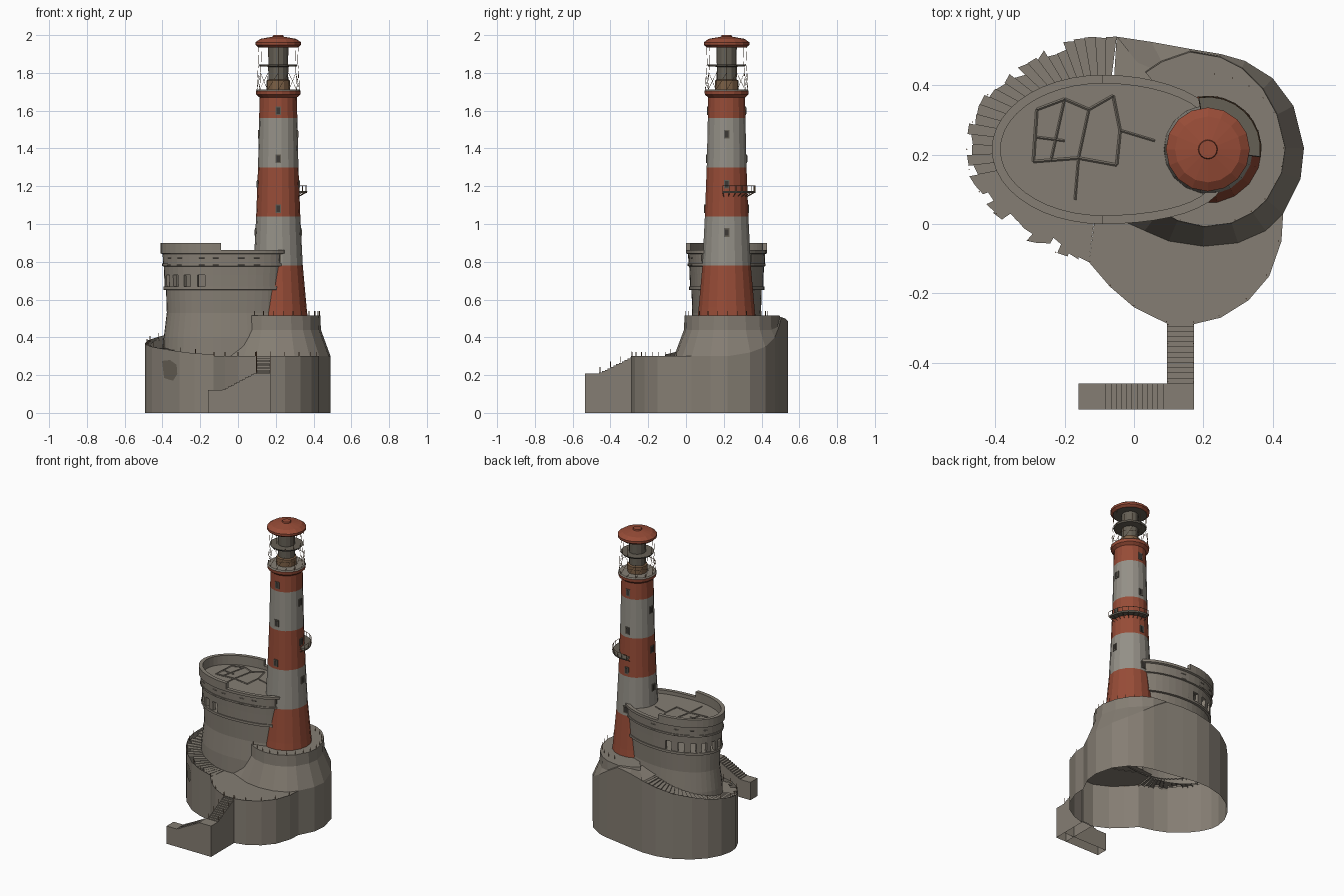
import bpy, bmesh, math, random
from mathutils import Vector

if "Cube" in bpy.data.objects:
    bpy.data.objects.remove(bpy.data.objects["Cube"])
random.seed(4)

def mat(name, c):
    m = bpy.data.materials.new(name)
    m.diffuse_color = (*c, 1)
    m.use_nodes = True
    m.node_tree.nodes["Principled BSDF"].inputs["Base Color"].default_value = m.diffuse_color
    return m
CON = mat("concrete", (0.235, 0.208, 0.172))
LIGHT = mat("pale_paint", (0.30, 0.282, 0.245))
RED = mat("red_paint", (0.31, 0.072, 0.038))
DARK = mat("dark_glass", (0.045, 0.04, 0.035))
STEEL = mat("weathered_steel", (0.13, 0.115, 0.09))
RUST = mat("rust", (0.20, 0.115, 0.06))

def build(name, verts, faces, mats, rule=None):
    me = bpy.data.meshes.new(name)
    me.from_pydata([tuple(v) for v in verts], [], faces)
    bm = bmesh.new(); bm.from_mesh(me)
    bmesh.ops.remove_doubles(bm, verts=bm.verts, dist=1e-5)
    bmesh.ops.recalc_face_normals(bm, faces=bm.faces)
    bm.to_mesh(me); bm.free()
    for m in mats:
        me.materials.append(m)
    if rule:
        for p in me.polygons:
            p.material_index = rule(p.center)
    ob = bpy.data.objects.new(name, me)
    bpy.context.collection.objects.link(ob)
    return ob

TX, TY = 0.213, 0.215   # tower axis

def lathe(name, prof, n, mats, rule=None, a0=0, a1=360):
    k = n if a1 - a0 == 360 else n + 1
    V, F, m = [], [], len(prof)
    for i in range(k):
        V += [polar(r, a0 + (a1 - a0) * i / n, z) for r, z in prof]
    for i in range(n):
        j = (i + 1) % k
        F += [(i*m+q, j*m+q, j*m+q+1, i*m+q+1) for q in range(m - 1)]
    return build(name, V, F, mats, rule)

class Bag:
    """collects boxes and bars into one object"""
    def __init__(s): s.V, s.F = [], []
    def box(s, c, u, v, w):
        c, u, v, w = map(Vector, (c, u, v, w)); b = len(s.V)
        s.V += [c + i*u + j*v + k*w for i in (-1, 1) for j in (-1, 1) for k in (-1, 1)]
        s.F += [tuple(b + q for q in f) for f in
                ((0,1,3,2), (4,6,7,5), (0,4,5,1), (2,3,7,6), (0,2,6,4), (1,5,7,3))]
    def bar(s, p, q, r=0.0013):
        p, q = Vector(p), Vector(q); d = (q - p) / 2
        u = d.orthogonal().normalized() * r
        s.box((p + q) / 2, d, u, d.cross(u).normalized() * r)
    def done(s, name, m): return build(name, s.V, s.F, [m])

def polar(r, deg, z):
    a = math.radians(deg)
    return (TX + r*math.cos(a), TY + r*math.sin(a), z)

# egg-shaped plan of the keep, fuller where it meets the tower front
EX, EY = -0.09, 0.215
def egg(t, d, z):
    c, s = math.cos(t), math.sin(t)
    a = (0.335 if c > 0 else 0.295) + d
    e = 1 if c <= 0 else (.55 if s < 0 else .85)
    return (EX + a*c, EY + (0.19 + d)*math.copysign(abs(s)**e, s), z)

# foundation outline: x, y, wall height
ramp = [(-.13,-.11,.31), (-.23,-.083,.315), (-.31,-.048,.325), (-.405,.03,.34), (-.455,.095,.35),
        (-.485,.16,.36), (-.492,.22,.37), (-.475,.30,.385), (-.43,.38,.40), (-.36,.45,.42),
        (-.26,.51,.44), (-.15,.538,.465), (-.05,.54,.485)]
shoulder = [(-.05,.54,.485), (.05,.525,.50), (.16,.505,.505), (.25,.49,.45), (.32,.47,.40), (.40,.42,.35),
            (.46,.34,.32), (.49,.22,.30), (.48,.13,.30), (.43,.03,.30)]
foot = [(.38,-.02,.295), (.30,-.055,.295), (.2,-.065,.295), (.1,-.05,.295), (.03,-.02,.295), (-.06,.02,.295)]
lobe = [(.43,.03,.30), (.425,-.05,.30), (.39,-.15,.30), (.33,-.22,.30), (.25,-.27,.30), (.175,-.288,.30),
        (.095,-.287,.30), (0,-.24,.30), (-.07,-.18,.30), (-.13,-.11,.30)]
V, F = [], []
for path in (ramp, shoulder, lobe):
    for p, q in zip(path, path[1:]):
        b = len(V)
        V += [(p[0], p[1], 0), (q[0], q[1], 0), q, p]
        F.append((b, b+1, b+2, b+3))
build("foundation_wall", V, F, [CON])
build("front_terrace", [(x, y, .297) for x, y, z in lobe] + [(-.11,.04,.297), (.1,.06,.297)],
      [tuple(range(len(lobe) + 2))], [CON])

# sloping shoulder rising to the round tower platform, which bulges at the back
V, F = [], []
cone = shoulder + foot
for x, y, z in cone:
    a = math.degrees(math.atan2(y - TY, x - TX))
    r = .223 + .062 * min(1, max(0, (a - 35) / 65))
    V += [(x, y, z), polar(r + .003, a, max(.44, z + .004)), polar(r, a, .515), (TX, TY, .515)]
for i in range(len(cone) - 1):
    F += [(4*i+q, 4*i+4+q, 4*i+5+q, 4*i+1+q) for q in range(2)] + [(4*i+2, 4*i+6, 4*i+3)]
build("tower_platform", V, F, [CON])
build("back_landing", [(-.05,.54,.475), (.05,.525,.49), (.06,.38,.50), (-.06,.38,.475)], [(0, 1, 2, 3)], [CON])

# worn spiral steps between outer wall and keep, with ragged outer ends
lens = [math.dist(p, q) for p, q in zip(ramp, ramp[1:])]
def along(f):
    s = f * sum(lens)
    for p, q, l in zip(ramp, ramp[1:], lens):
        if s <= l + 1e-6:
            return Vector(p).lerp(Vector(q), s / l)
        s -= l
    return Vector(ramp[-1])
def inner(p):
    t = math.atan2((p.y - EY) / .19, (p.x - EX) / (.295 if p.x < EX else .335))
    return Vector(egg(t, .005, p.z))
V, F, N = [], [], 36
for i in range(N):
    p, q = along(i / N), along((i + 1) / N)
    z = p.z - .012
    g = 1 if i < 3 or i > N - 6 else random.uniform(.72, 1)
    pi, qi = inner(p), inner(q)
    po, qo = pi.lerp(p, g), qi.lerp(q, min(1, g + random.uniform(-.1, .12)))
    b = len(V)
    for zz in (z, z - .012):
        V += [(v.x, v.y, zz) for v in (pi, po, qo, qi)]
    F += [(b, b+1, b+2, b+3), (b, b+1, b+5, b+4), (b+1, b+2, b+6, b+5), (b+2, b+3, b+7, b+6)]
build("spiral_steps", V, F, [CON])

# weathered recess on the front left wall
n = Vector((-.078, -.095, 0)).normalized(); u = Vector((.095, -.078, 0)).normalized()
c = Vector((-.3575, -.009, .225)) + n * .004
hexa = [(-.055,.05), (.0,.055), (.045,.03), (.05,-.02), (.02,-.055), (-.04,-.04)]
build("wall_recess", [c + u*a + Vector((0, 0, b)) for a, b in hexa], [tuple(range(6))], [STEEL])

# keep walls, with ledges, window openings and stepped parapet
M = 44
prof = [(.012,.29), (.008,.40), (-.008,.53), (-.004,.65), (.010,.652), (.010,.668), (.004,.668), (.006,.73),
        (.008,.775), (.017,.778), (.017,.79), (.012,.79), (.014,.84), (.025,.845)]
V, F = [], []
def quad(*ps):
    b = len(V); V.extend(ps); F.append((b, b+1, b+2, b+3))
for i in range(M):
    t, s = 2*math.pi*i/M, 2*math.pi*(i+1)/M
    mid = (t + s) / 2
    for k, ((d0, z0), (d1, z1)) in enumerate(zip(prof, prof[1:])):
        if k == 6 and math.cos(mid) < -.2 and i % 2 == 0:
            for w in (t, s):     # window jambs
                quad(egg(w, d0, z0), egg(w, d0-.02, z0), egg(w, d1-.02, z1), egg(w, d1, z1))
            continue
        quad(egg(t, d0, z0), egg(s, d0, z0), egg(s, d1, z1), egg(t, d1, z1))
    h = .90 if math.cos(mid) < -.02 else .862
    rows = [(.025,.845), (.025,h), (0,h), (0,.838)]
    for (d0, z0), (d1, z1) in zip(rows, rows[1:]):
        quad(egg(t, d0, z0), egg(s, d0, z0), egg(s, d1, z1), egg(t, d1, z1))
    if abs(math.cos(t) + .02) < .08:      # parapet ends
        quad(egg(t,.025,.86), egg(t,0,.86), egg(t,0,.90), egg(t,.025,.90))
for z, d in ((.667, .004), (.838, .012)):
    b = len(V)
    V += [egg(2*math.pi*i/M, d, z) for i in range(M)]
    F.append(tuple(range(b, b + M)))
build("keep", V, F, [CON])

# broken roof: rubble ridges around the collapsed patch, plus ribs on the walls
debris = Bag()
loop = [(-.29,.18), (-.28,.33), (-.20,.36), (-.13,.33), (-.06,.37), (-.04,.27), (-.05,.17), (-.16,.19)]
for (x, y), (X, Y) in zip(loop, loop[1:] + loop[:1]):
    debris.bar((x, y, .84), (X, Y, .84), .003)
for e in (((-.20,.36), (-.24,.18)), ((-.13,.33), (-.16,.19)), ((-.16,.19), (-.17,.07)),
          ((-.04,.27), (.06,.24)), ((-.28,.25), (-.2,.24))):
    debris.bar((*e[0], .84), (*e[1], .84), .0025)
for deg in (205, 222, 248, 262, 285, 300, 150, 130, 110, 80):
    t = math.radians(deg)
    for z, dd in ((.783, .016), (.82, .0125)):
        debris.bar(egg(t, dd, z), egg(t + .1, dd, z), .002)
debris.done("roof_rubble", CON)

# striped tower
zs = [(.155,.515), (.150,.56), (.130,.78), (.117,1.04), (.107,1.30), (.101,1.56), (.099,1.675)]
lathe("tower", zs, 18, [RED, LIGHT], lambda c: int(.78 < c.z < 1.04 or 1.30 < c.z < 1.56))
lathe("tower_cornice", [(.099,1.67), (.117,1.685), (.119,1.705), (.112,1.712), (0,1.712)], 18, [RED, CON],
      lambda c: int(c.z > 1.706))

def trad(z):
    for (r0, z0), (r1, z1) in zip(zs, zs[1:]):
        if z <= z1:
            return r0 + (r1 - r0) * (z - z0) / (z1 - z0)
    return zs[-1][0]

# tower windows: frame with a dark pane
frames, panes = Bag(), Bag()
for deg, heights in ((270, (.82,1.08,1.345,1.60)), (0, (.955,1.21,1.475)), (90, (.82,1.08,1.345,1.60)),
                     (180, (.955,1.21,1.475))):
    a = math.radians(deg)
    o, s = Vector((math.cos(a), math.sin(a), 0)), Vector((-math.sin(a), math.cos(a), 0))
    for z in heights:
        p = Vector((TX, TY, z)) + o * trad(z)
        frames.box(p, o*.003, s*.015, (0, 0, .023))
        panes.box(p + o*.001, o*.003, s*.009, (0, 0, .017))
frames.done("window_frames", STEEL)
panes.done("window_panes", DARK)

# side balcony with railing
lathe("balcony", [(.10,1.165), (.152,1.165), (.155,1.175), (.10,1.175)], 8, [STEEL], None, -8, 100)
rails = Bag()
for k in range(9):
    d = -8 + 13.5*k
    rails.bar(polar(.152, d, 1.17), polar(.152, d, 1.205))
    rails.bar(polar(.11, d, 1.145), polar(.15, d, 1.168))
    if k < 8:
        rails.bar(polar(.152, d, 1.203), polar(.152, d + 13.5, 1.203))

# lantern: core, decks, lattice and roof
lathe("lantern_core", [(.062,1.71), (.062,1.76), (.052,1.765), (.052,1.945)], 12, [STEEL, RUST],
      lambda c: int(c.z < 1.765))
lathe("lantern_deck", [(.05,1.832), (.098,1.835), (.104,1.845), (.05,1.845)], 16, [STEEL])
lathe("lantern_roof", [(.05,1.935), (.105,1.935), (.121,1.948), (.121,1.962), (.095,1.98), (.028,1.992),
                       (.026,2.0), (0,2.0)], 16, [RED, STEEL], lambda c: int(c.z < 1.937))
for k in range(12):
    d = 30 * k
    rails.bar(polar(.113, d, 1.71), polar(.106, d, 1.84), .0007)
    rails.bar(polar(.113, d, 1.765), polar(.113, d + 30, 1.765), .0007)
    rails.bar(polar(.113, d, 1.71), polar(.108, d + 30, 1.80), .0007)
    rails.bar(polar(.102, d, 1.84), polar(.106, d, 1.94), .0007)

# posts around the platform and terrace
for k in range(16):
    rails.bar(polar(.218, -125 + 14*k, .515), polar(.218, -125 + 14*k, .54))
for x, y, z in lobe[1:] + ramp[1:9]:
    rails.bar((x*.98, y*.98, z - .01), (x*.98, y*.98, z + .022))

# entrance stairs: two flights and a landing, hollow below
def stair(name, org, run, side, pts):
    o, r, s = Vector(org), Vector(run), Vector(side)
    poly = [(0, 0)] + pts + [(pts[-1][0], 0)]
    k = len(poly)
    V = [o + r*d + Vector((0, 0, z)) + w for w in (Vector((0, 0, 0)), s) for d, z in poly]
    F = [tuple(range(k)), tuple(range(k, 2*k))] + [(i, i+1, k+i+1, k+i) for i in range(k - 1)]
    return build(name, V, F, [CON])
def treads(d0, d1, z0, z1, n):
    out = []
    for i in range(n):
        z = z0 + (z1 - z0) * i / (n - 1)
        out += [(d0 + (d1 - d0)*i/n, z), (d0 + (d1 - d0)*(i+1)/n, z)]
    return out
stair("upper_stairs", (.095,-.28,0), (0,-1,0), (.078,0,0), treads(0, .18, .295, .213, 12) + [(.18,.208), (.255,.208)])
stair("lower_stairs", (.173,-.46,0), (-1,0,0), (0,-.075,0),
      [(0,.208), (.09,.208)] + treads(.09, .255, .203, .125, 11) + [(.255,.12), (.333,.12)])
for i in range(4):
    y, z = -.29 - .055*i, .295 - .027*i
    for x in (.098, .171):
        rails.bar((x, y, z), (x, y, z + .03))
rails.done("railings", RUST)
